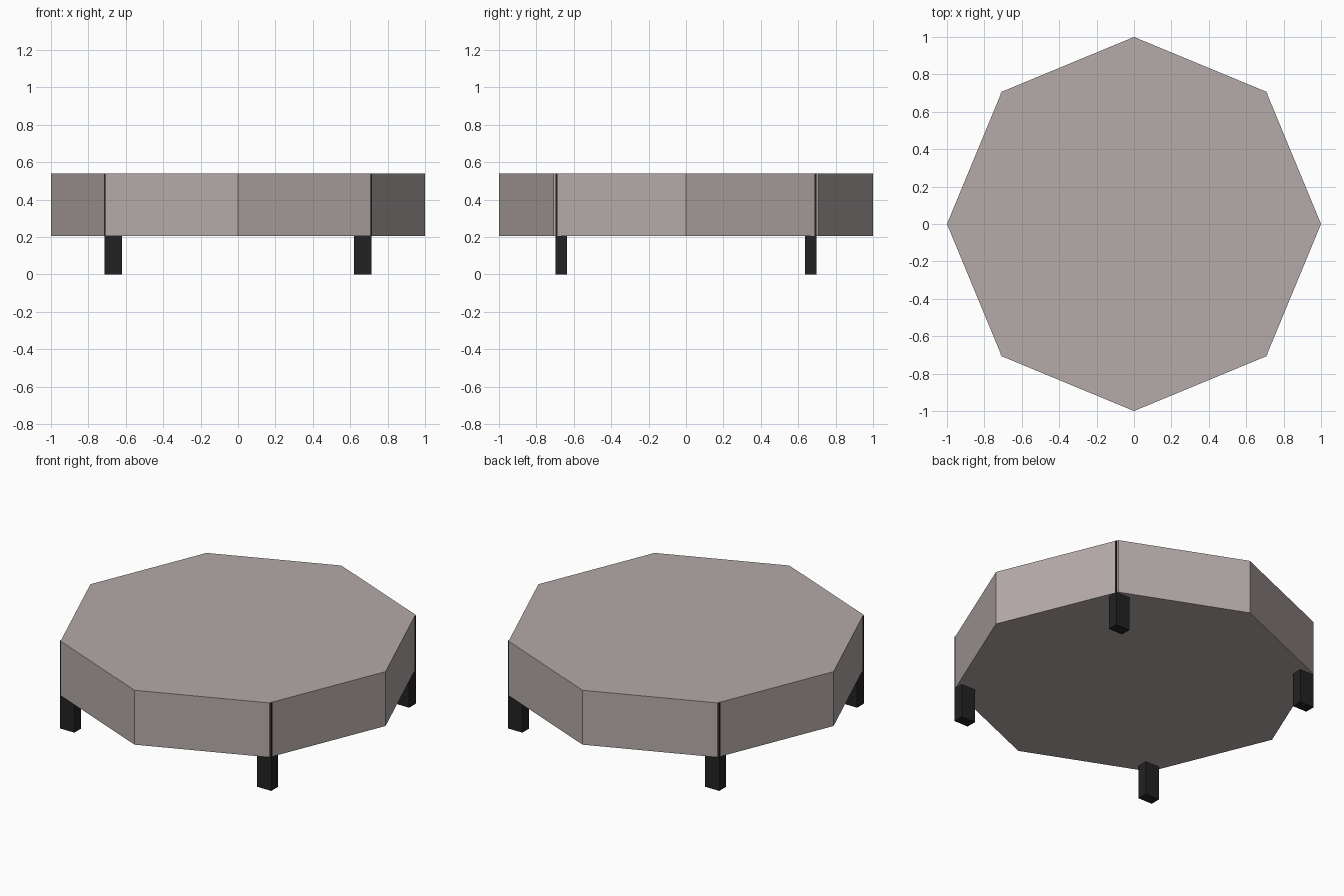
import bpy
import bmesh
import math

if "Cube" in bpy.data.objects:
    bpy.data.objects.remove(bpy.data.objects["Cube"])


def material(name, rgb):
    m = bpy.data.materials.new(name)
    m.diffuse_color = (*rgb, 1.0)
    m.use_nodes = True
    m.node_tree.nodes["Principled BSDF"].inputs["Base Color"].default_value = m.diffuse_color
    return m


def add_object(name, bm, mat):
    mesh = bpy.data.meshes.new(name)
    bm.to_mesh(mesh)
    bm.free()
    mesh.materials.append(mat)
    obj = bpy.data.objects.new(name, mesh)
    bpy.context.collection.objects.link(obj)
    return obj


taupe = material("warm grey fabric", (0.46, 0.405, 0.396))
black = material("black wood", (0.016, 0.016, 0.016))

BOTTOM, TOP = 0.207, 0.54

# Octagonal cushion, corners on the axes
bm = bmesh.new()
ring = [bm.verts.new((math.cos(i * math.pi / 4), math.sin(i * math.pi / 4), BOTTOM))
        for i in range(8)]
base = bm.faces.new(ring)
ext = bmesh.ops.extrude_face_region(bm, geom=[base], use_keep_orig=True)
top_verts = [g for g in ext["geom"] if isinstance(g, bmesh.types.BMVert)]
bmesh.ops.translate(bm, verts=top_verts, vec=(0, 0, TOP - BOTTOM))
bmesh.ops.recalc_face_normals(bm, faces=bm.faces)
add_object("cushion", bm, taupe)

# Four posts that run up through the diagonal corners and just show there
LEG_TOP = TOP - 0.001
for side_x, x_name in ((-1, "left"), (1, "right")):
    for side_y, y_name in ((-1, "front"), (1, "back")):
        bm = bmesh.new()
        bmesh.ops.create_cube(bm, size=1)
        bmesh.ops.scale(bm, verts=bm.verts, vec=(0.096, 0.064, LEG_TOP))
        bmesh.ops.translate(bm, verts=bm.verts,
                            vec=(side_x * 0.667, side_y * 0.667, LEG_TOP / 2))
        add_object(f"{y_name}_{x_name}_leg", bm, black)
